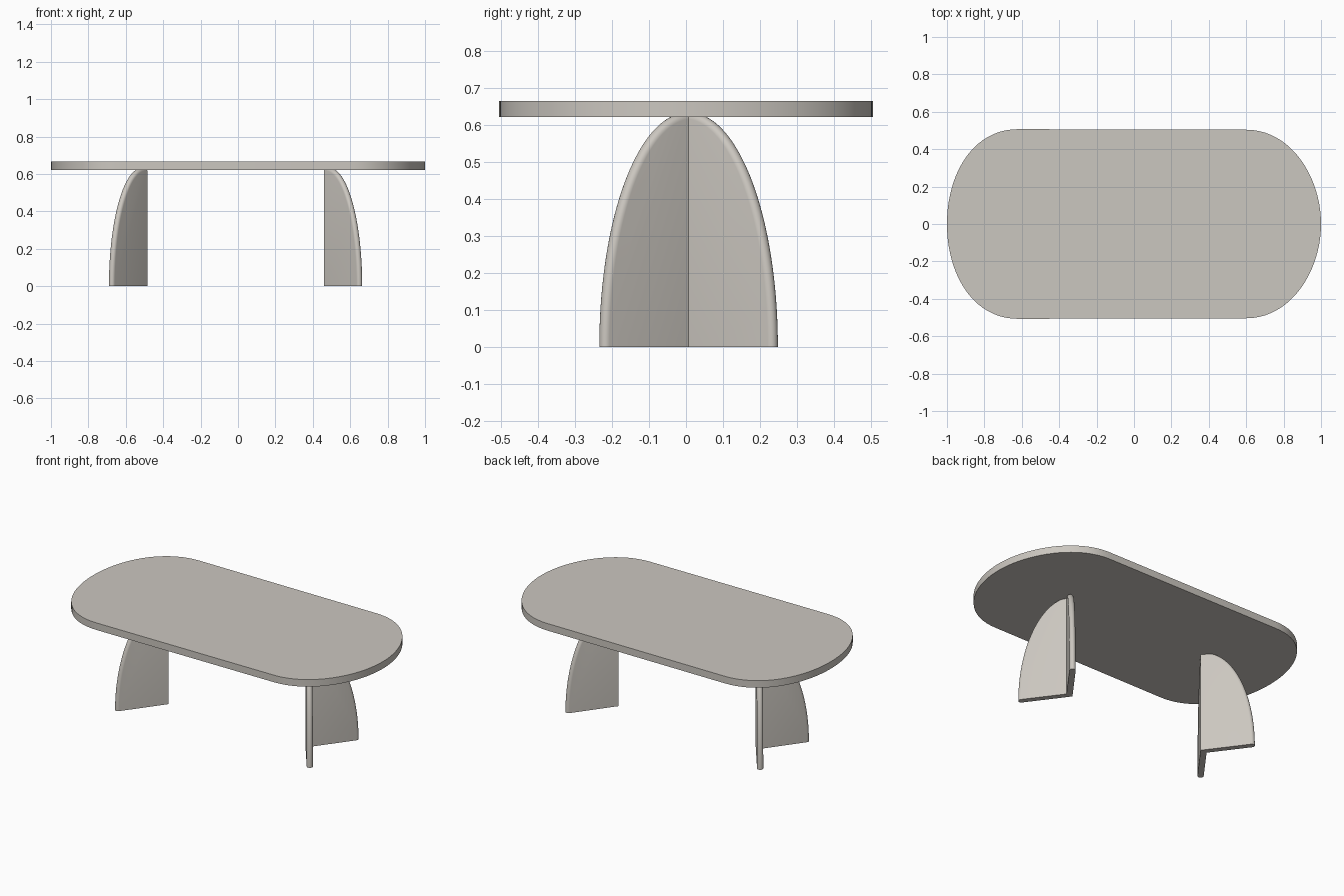
import bpy, bmesh
from math import sin, cos, pi, radians, atan2, hypot

default = bpy.data.objects.get("Cube")
if default:
    bpy.data.objects.remove(default, do_unlink=True)

UNDERSIDE, TOP = 0.622, 0.666

stone = bpy.data.materials.new("warm_grey")
stone.use_nodes = True
COLOUR = (0.60, 0.57, 0.525, 1)
stone.diffuse_color = COLOUR
stone.node_tree.nodes["Principled BSDF"].inputs["Base Color"].default_value = COLOUR


def finish(bm, name, location):
    bmesh.ops.recalc_face_normals(bm, faces=bm.faces)
    mesh = bpy.data.meshes.new(name)
    bm.to_mesh(mesh)
    bm.free()
    mesh.materials.append(stone)
    obj = bpy.data.objects.new(name, mesh)
    bpy.context.collection.objects.link(obj)
    obj.location = location
    bpy.ops.object.select_all(action='DESELECT')
    obj.select_set(True)
    bpy.context.view_layer.objects.active = obj
    bpy.ops.object.shade_smooth_by_angle(angle=radians(35))
    return obj


def bezier(p0, p1, p2, p3, steps=20):
    points = []
    for i in range(steps + 1):
        t = i / steps
        w = ((1 - t) ** 3, 3 * t * (1 - t) ** 2, 3 * t * t * (1 - t), t ** 3)
        points.append(tuple(sum(k * p[c] for k, p in zip(w, (p0, p1, p2, p3)))
                            for c in (0, 1)))
    return points


# Tabletop: slab with rounded ends, outline mirrored front to back
def build_tabletop():
    right = bezier((1, 0), (1, 0.25), (0.84, 0.504), (0.6, 0.504))
    left = bezier((-0.62, 0.507), (-0.86, 0.507), (-1, 0.27), (-1, 0))
    half = right + left
    outline = half + [(x, -y) for x, y in half[-2:0:-1]]
    bm = bmesh.new()
    face = bm.faces.new([bm.verts.new((x, y, UNDERSIDE)) for x, y in outline])
    slab = bmesh.ops.extrude_face_region(bm, geom=[face])
    verts = [g for g in slab["geom"] if isinstance(g, bmesh.types.BMVert)]
    bmesh.ops.translate(bm, verts=verts, vec=(0, 0, TOP - UNDERSIDE))
    finish(bm, "tabletop", (0, 0, 0))


# Leg: two quarter-ellipse panels with a rounded rim, mitred into a V
def build_leg(name, side, inner_x):
    r, dx, dy = 0.0175, 0.166, 0.2245
    angle = atan2(dy, dx)
    reach, height = hypot(dx, dy) + r, 0.635
    arc_steps, rim_steps = 40, 8
    bm = bmesh.new()

    def vert(u, n, z):
        return bm.verts.new((side * (u * cos(angle) - n * sin(angle)),
                             u * sin(angle) + n * cos(angle), z))

    rings, corners = [], []
    for j in range(rim_steps + 1):
        a = -pi / 2 + pi * j / rim_steps
        inset, n = r * (1 - cos(a)), r * sin(a)
        ring = []
        for i in range(arc_steps + 1):
            t = radians(99) * i / arc_steps
            u = (reach - inset) * cos(t)
            ring.append(vert(u, n, (height - inset) * sin(t)))
        rings.append(ring)
        if j in (0, rim_steps):
            corners.append(vert(u, n, 0))
    for low, high in zip(rings, rings[1:]):
        for i in range(arc_steps):
            bm.faces.new((low[i], low[i + 1], high[i + 1], high[i]))
    for ring, corner in zip((rings[0], rings[-1]), corners):
        bm.faces.new(ring + [corner])
    bm.faces.new([ring[0] for ring in rings] + corners[::-1])

    # Trim at the mitre plane and under the tabletop, then mirror
    for co, no in (((0, 0, 0), (0, -1, 0)), ((0, 0, UNDERSIDE + 0.002), (0, 0, 1))):
        bmesh.ops.bisect_plane(bm, geom=bm.verts[:] + bm.edges[:] + bm.faces[:],
                               plane_co=co, plane_no=no, clear_outer=True)
    bmesh.ops.mirror(bm, geom=bm.verts[:] + bm.edges[:] + bm.faces[:],
                     axis='Y', merge_dist=0.0001)
    finish(bm, name, (inner_x + side * r / sin(angle), 0.007, 0))


build_tabletop()
build_leg("left_leg", 1, 0.459)
build_leg("right_leg", -1, -0.485)
